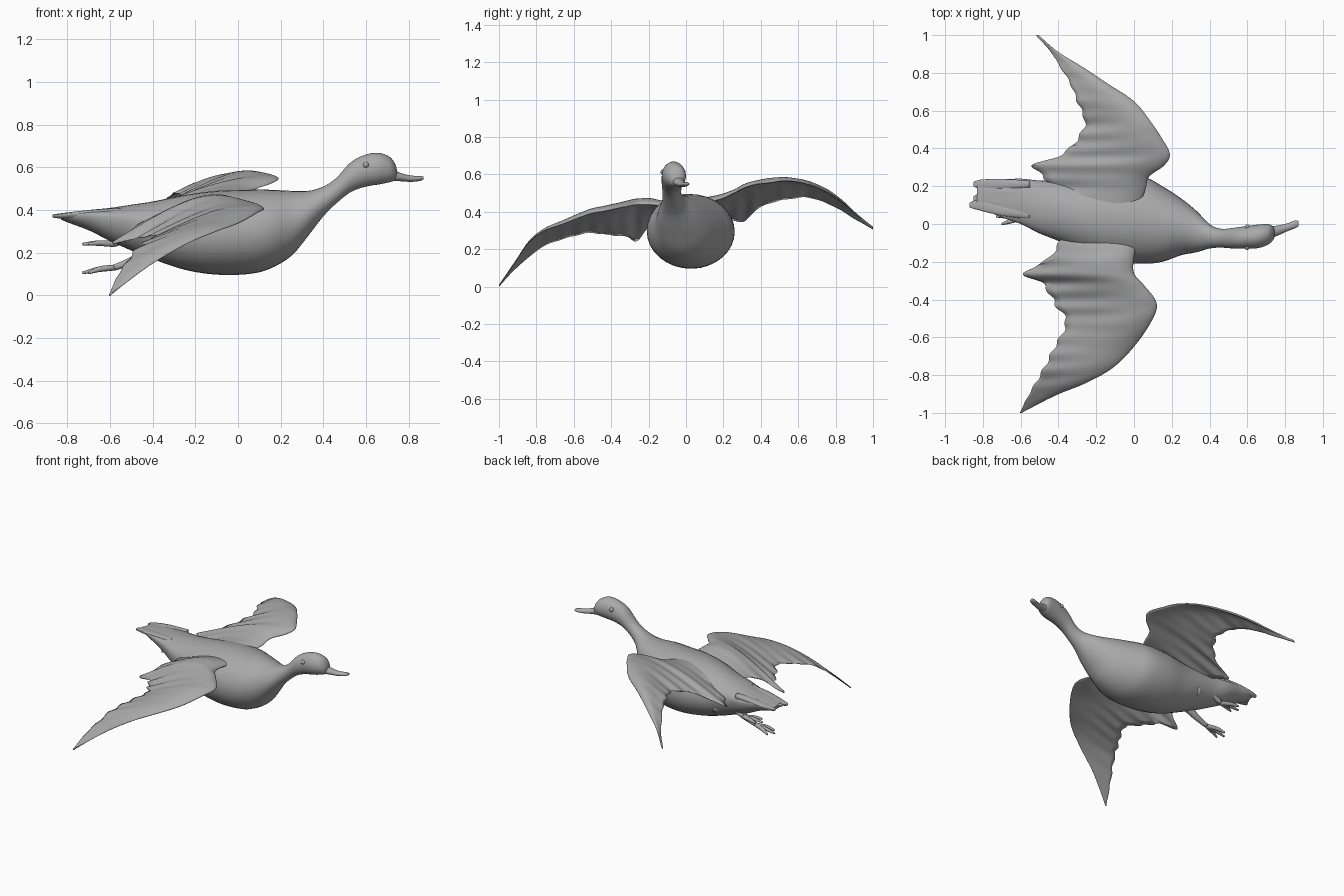
import bpy
import bmesh
from math import sin, cos, pi
from mathutils import Vector

cube = bpy.data.objects.get("Cube")
if cube:
    bpy.data.objects.remove(cube, do_unlink=True)

GREY = (0.4, 0.4, 0.4, 1.0)
grey = bpy.data.materials.new("plain grey")
grey.use_nodes = True
grey.diffuse_color = GREY
grey.node_tree.nodes["Principled BSDF"].inputs["Base Color"].default_value = GREY


def resample(stations, steps):
    """Smooth cubic interpolation through a list of equal-length stations."""
    result = []
    last = len(stations) - 1
    for i in range(last):
        before = stations[max(i - 1, 0)]
        start, end = stations[i], stations[i + 1]
        after = stations[min(i + 2, last)]
        for s in range(steps):
            t = s / steps
            row = []
            for a, b, c, d in zip(before, start, end, after):
                row.append(b + 0.5 * t * (c - a + t * (2 * a - 5 * b + 4 * c - d
                                                       + t * (3 * (b - c) + d - a))))
            result.append(row)
    result.append(list(stations[last]))
    return result


def finish(name, bm):
    """Turn a bmesh into a named, smooth, grey object."""
    bmesh.ops.recalc_face_normals(bm, faces=bm.faces)
    mesh = bpy.data.meshes.new(name)
    bm.to_mesh(mesh)
    bm.free()
    mesh.materials.append(grey)
    for face in mesh.polygons:
        face.use_smooth = True
    obj = bpy.data.objects.new(name, mesh)
    bpy.context.collection.objects.link(obj)
    return obj


def loft(name, rings):
    """Skin a row of closed rings and cap both ends."""
    bm = bmesh.new()
    loops = [[bm.verts.new(p) for p in ring] for ring in rings]
    count = len(loops[0])
    for a, b in zip(loops, loops[1:]):
        for i in range(count):
            j = (i + 1) % count
            bm.faces.new((a[i], a[j], b[j], b[i]))
    bm.faces.new(loops[0])
    bm.faces.new(loops[-1])
    return finish(name, bm)


def trunk(name, stations, sides=32):
    """Oval sections along x; each station is x, y, bottom, top, half width."""
    rings = []
    for x, y, low, high, half in resample(stations, 5):
        # the widest level rises towards the tail
        level = 0.5 + 0.3 * min(max((-x - 0.3) / 0.4, 0), 1)
        mid = low + (high - low) * level
        ring = []
        for k in range(sides):
            a = 2 * pi * k / sides
            reach = high - mid if sin(a) > 0 else mid - low
            ring.append((x, y + half * cos(a), mid + reach * sin(a)))
        rings.append(ring)
    return loft(name, rings)


def wing(name, stations, chord=18):
    """Stations are y, front x, front z, rear x, rear z, camber, thickness."""
    rings = []
    for y, fx, fz, rx, rz, camber, thick in resample(stations, 8):
        length = abs(fx - rx)
        # ragged feather tips along the rear edge
        rx += 0.02 * length * sin(75 * y)
        upper, lower = [], []
        for k in range(chord + 1):
            t = (k / chord) ** 1.5
            x = fx + (rx - fx) * t
            z = fz + (rz - fz) * t + camber * sin(pi * t ** 0.7)
            depth = thick * 1.6 * t ** 0.5 * (1 - t) + 0.004
            ripple = 0.05 * thick * t * sin(60 * y + 5 * t)
            upper.append((x, y, z + ripple))
            lower.append((x, y, z - depth - ripple))
        rings.append(upper + lower[::-1])
    return loft(name, rings)


def tube(name, points, radii, sides=10):
    """Round limb through the given points."""
    rows = resample([(*p, r) for p, r in zip(points, radii)], 4)
    rings = []
    for i, row in enumerate(rows):
        ahead = Vector(rows[min(i + 1, len(rows) - 1)][:3])
        behind = Vector(rows[max(i - 1, 0)][:3])
        way = (ahead - behind).normalized()
        side = way.cross(Vector((0, 0, 1))).normalized()
        up = side.cross(way)
        centre = Vector(row[:3])
        angles = [2 * pi * k / sides for k in range(sides)]
        rings.append([centre + row[3] * (side * cos(a) + up * sin(a)) for a in angles])
    return loft(name, rings)


# Body, neck and head in one smooth skin
trunk("body", [
    (-.83, .15, .355, .385, .06), (-.78, .15, .335, .39, .08),
    (-.7, .135, .305, .4, .1), (-.6, .12, .255, .41, .12),
    (-.5, .09, .21, .425, .14), (-.4, .07, .17, .44, .16),
    (-.25, .04, .12, .47, .2), (-.1, .03, .097, .49, .23),
    (.05, .02, .1, .495, .23), (.15, 0, .125, .495, .2),
    (.25, -.015, .185, .49, .15), (.33, -.04, .28, .49, .11),
    (.4, -.065, .37, .51, .065), (.46, -.075, .43, .55, .05),
    (.53, -.075, .485, .625, .055), (.6, -.07, .51, .66, .06),
    (.66, -.065, .52, .668, .062), (.71, -.055, .53, .65, .054),
    (.735, -.05, .54, .62, .037), (.745, -.05, .56, .59, .015)])

# Flat bill, turned slightly to the left
trunk("bill", [
    (.7, -.05, .535, .605, .035), (.76, -.035, .535, .575, .027),
    (.81, -.018, .532, .562, .021), (.85, -.003, .536, .56, .021),
    (.87, .002, .543, .557, .014)], 20)

# Tail feathers fanned beyond the body
for i, (tip, end) in enumerate([(.1, -.87), (.135, -.85), (.175, -.83), (.21, -.85)]):
    root = .12 + (tip - .15) * 1.5
    trunk(f"tail_feather_{i + 1}", [
        (end, tip, .365, .378, .012), (end + .04, tip, .36, .385, .025),
        (-.7, (tip + root) / 2, .36, .4, .028), (-.55, root, .36, .41, .02)], 14)

# Wings, each swept back to a pointed tip
wing("right_wing", [
    (-.07, .02, .43, -.38, .37, .03, .06), (-.18, 0, .44, -.45, .34, .06, .05),
    (-.26, 0, .44, -.58, .25, .08, .05), (-.32, .05, .43, -.48, .27, .07, .05),
    (-.42, .12, .41, -.42, .28, .06, .05), (-.52, .09, .39, -.36, .29, .05, .04),
    (-.65, 0, .34, -.42, .26, .04, .03), (-.76, -.11, .3, -.475, .22, .03, .025),
    (-.84, -.25, .24, -.52, .16, .02, .02), (-.91, -.42, .14, -.56, .1, .01, .015),
    (-1, -.595, .01, -.605, .004, 0, .01)])
wing("left_wing", [
    (.08, .02, .45, -.42, .39, .04, .06), (.18, .06, .47, -.42, .37, .05, .05),
    (.25, .08, .5, -.48, .36, .05, .05), (.31, .16, .53, -.53, .35, .06, .05),
    (.37, .19, .55, -.38, .41, .05, .05), (.45, .15, .56, -.3, .45, .05, .05),
    (.54, .09, .57, -.26, .47, .04, .04), (.65, 0, .55, -.3, .48, .035, .03),
    (.75, -.15, .51, -.34, .45, .03, .025), (.83, -.27, .46, -.39, .41, .02, .02),
    (.91, -.4, .39, -.44, .36, .01, .015), (1, -.505, .32, -.52, .31, 0, .01)])

# Legs trailing under the tail, with three toes each
for side, y, ankle_z, toe_z in (("right", .04, .13, .105), ("left", .18, .24, .24)):
    ankle = (-.58, y, ankle_z)
    tube(f"{side}_leg", [(-.36, y, .25), (-.48, y, ankle_z + .04), ankle],
         (.04, .022, .015))
    for n, spread in enumerate((-.04, 0, .04)):
        reach = -.73 if n == 1 else -.7
        tube(f"{side}_toe_{n + 1}",
             [ankle, (-.65, y + spread * .6, (ankle_z + toe_z) / 2 + .005),
              (reach, y + spread, toe_z)], (.014, .013, .006), 8)

# Eyes
for side, y in (("left", -.017), ("right", -.123)):
    bm = bmesh.new()
    bmesh.ops.create_uvsphere(bm, u_segments=16, v_segments=10, radius=.014)
    bmesh.ops.translate(bm, verts=bm.verts, vec=(.6, y, .612))
    finish(f"{side}_eye", bm)
